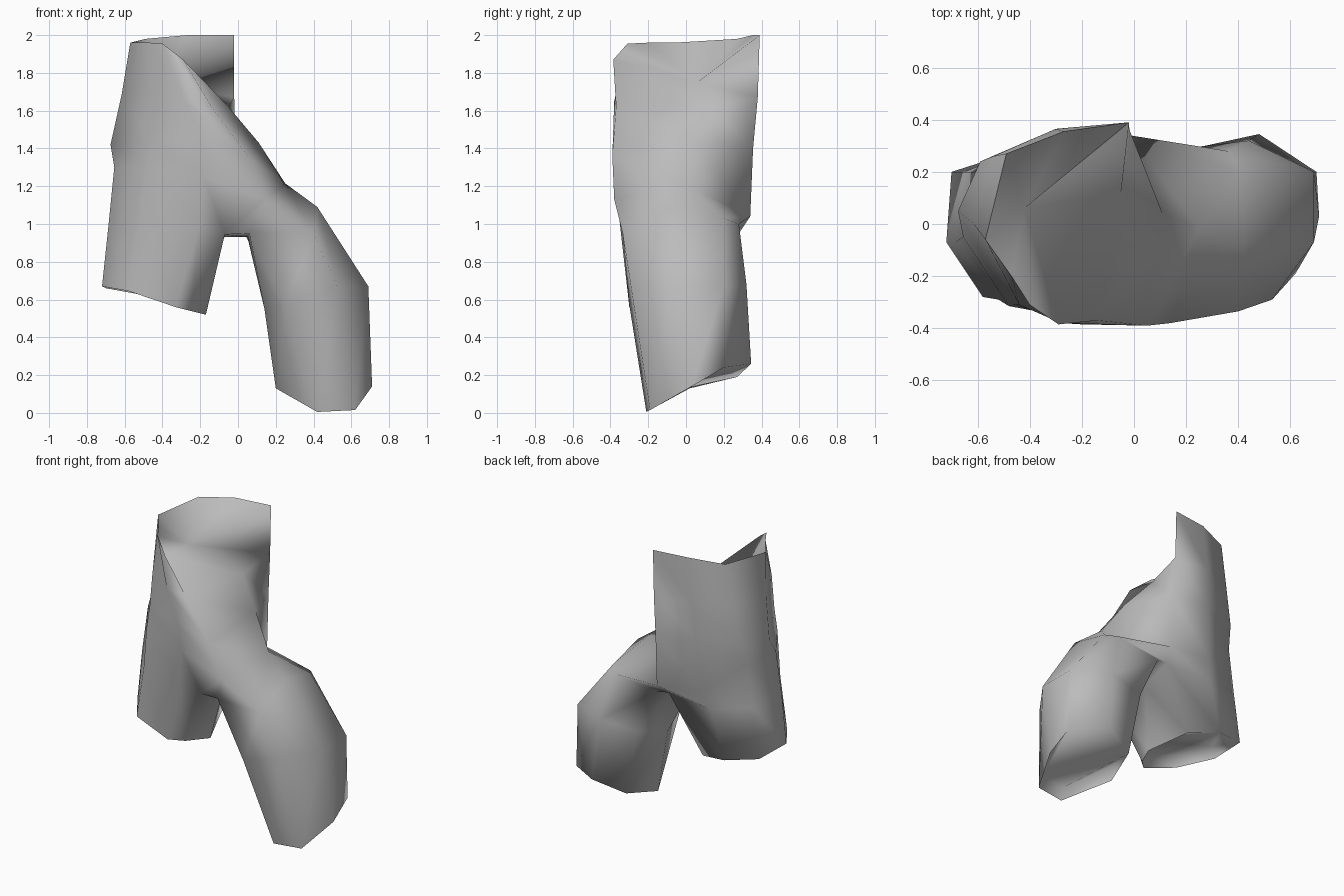
import bpy
import bmesh
import math
from mathutils import Vector

if "Cube" in bpy.data.objects:
    bpy.data.objects.remove(bpy.data.objects["Cube"], do_unlink=True)

grey = bpy.data.materials.new("plain_grey")
grey.use_nodes = True
GREY = (0.5, 0.5, 0.5, 1)
grey.diffuse_color = GREY
grey.node_tree.nodes["Principled BSDF"].inputs["Base Color"].default_value = GREY

bm = bmesh.new()


def add_ring(points):
    return [bm.verts.new(p) for p in points]


def bridge(low, high, skip=()):
    """Join two closed rings; a repeated vertex gives a triangle or nothing."""
    n = len(low)
    for i in range(n):
        if i not in skip:
            j = (i + 1) % n
            corners = list(dict.fromkeys((low[i], low[j], high[j], high[i])))
            if len(corners) > 2:
                bm.faces.new(corners)


def close_leg(ring):
    """Close a leg end: the cap meets the back edge and sits behind the front hem."""
    middle = sum((v.co for v in ring), Vector()) / len(ring)
    inner = []
    for v in ring:
        if v.co.y > 0.1:
            inner.append(v)
        else:
            co = v.co.lerp(middle, 0.08)
            inner.append(bm.verts.new((co.x, co.y, v.co.z + 0.08)))
    bridge(inner, ring)
    bm.faces.new(inner)


# Hip and right leg: front inner, front, front outer, outer, outer back, back, back seam, inner
hip = [add_ring(r) for r in (
    [(-.25, -.22, .54), (-.33, -.30, .56), (-.58, -.28, .645), (-.72, -.07, .67),
     (-.70, .20, .66), (-.48, .27, .62), (-.27, .20, .57), (-.17, -.06, .52)],
    [(-.07, -.30, .945), (-.20, -.35, 1.0), (-.52, -.29, 1.0), (-.685, -.07, 1.0),
     (-.65, .20, 1.0), (-.39, .28, .95), (-.05, .26, .97), (-.09, .0, .93)],
    [(.14, -.38, 1.13), (-.18, -.37, 1.25), (-.48, -.315, 1.3), (-.655, -.05, 1.3),
     (-.61, .20, 1.3), (-.35, .325, 1.08), (-.015, .34, 1.04), (.25, -.02, 1.215)],
    [(.05, -.39, 1.36), (-.20, -.385, 1.45), (-.46, -.31, 1.45), (-.675, .05, 1.42),
     (-.59, .24, 1.45), (-.32, .35, 1.45), (-.015, .355, 1.4), (.11, .04, 1.43)],
    [(-.14, -.37, 1.62), (-.28, -.38, 1.65), (-.44, -.31, 1.67), (-.615, .0, 1.69),
     (-.54, .26, 1.69), (-.30, .365, 1.69), (-.02, .38, 1.67), (-.05, .12, 1.62)],
    [(-.29, -.385, 1.87), (-.40, -.31, 1.955), (-.47, -.20, 1.96), (-.57, -.06, 1.96),
     (-.49, .27, 1.98), (-.27, .355, 2.0), (-.02, .39, 2.0), (-.42, .06, 1.75)],
)]
for k in range(5):
    # the left leg grows out of the gap between the second and third rings
    bridge(hip[k], hip[k + 1], skip=(6, 7) if k == 1 else ())

# Hollow side under the raised waist edge
rim = hip[-1]
for i in range(6):
    bm.faces.new((rim[7], rim[i], rim[i + 1]))

# Left leg: inner, front inner, front outer, outer, outer back, back, back inner
leg = [add_ring(r) for r in (
    [(.20, .02, .13), (.42, -.21, .005), (.62, -.19, .015), (.71, .03, .14),
     (.70, .20, .24), (.48, .345, .26), (.27, .27, .19)],
    [(.14, .0, .55), (.25, -.30, .57), (.53, -.29, .66), (.69, -.07, .67),
     (.69, .20, .67), (.44, .32, .68), (.18, .28, .65)],
    [(.05, -.03, .93), (.06, -.31, .95), (.40, -.335, .95), (.42, -.08, 1.09),
     (.41, .20, 1.03), (.36, .28, 1.0), (.03, .27, .96)],
)]
low, high = hip[1], hip[2]
leg.append([low[7], low[0], high[0], high[7], high[7], high[6], low[6]])
for k in range(3):
    bridge(leg[k], leg[k + 1])

close_leg(hip[0])
close_leg(leg[0])

# One continuous smooth garment
bmesh.ops.recalc_face_normals(bm, faces=bm.faces)
mesh = bpy.data.meshes.new("lower_garment")
bm.to_mesh(mesh)
bm.free()
mesh.materials.append(grey)
garment = bpy.data.objects.new("lower_garment", mesh)
bpy.context.collection.objects.link(garment)
bpy.ops.object.select_all(action="DESELECT")
garment.select_set(True)
bpy.context.view_layer.objects.active = garment
bpy.ops.object.shade_smooth_by_angle(angle=math.radians(115))
